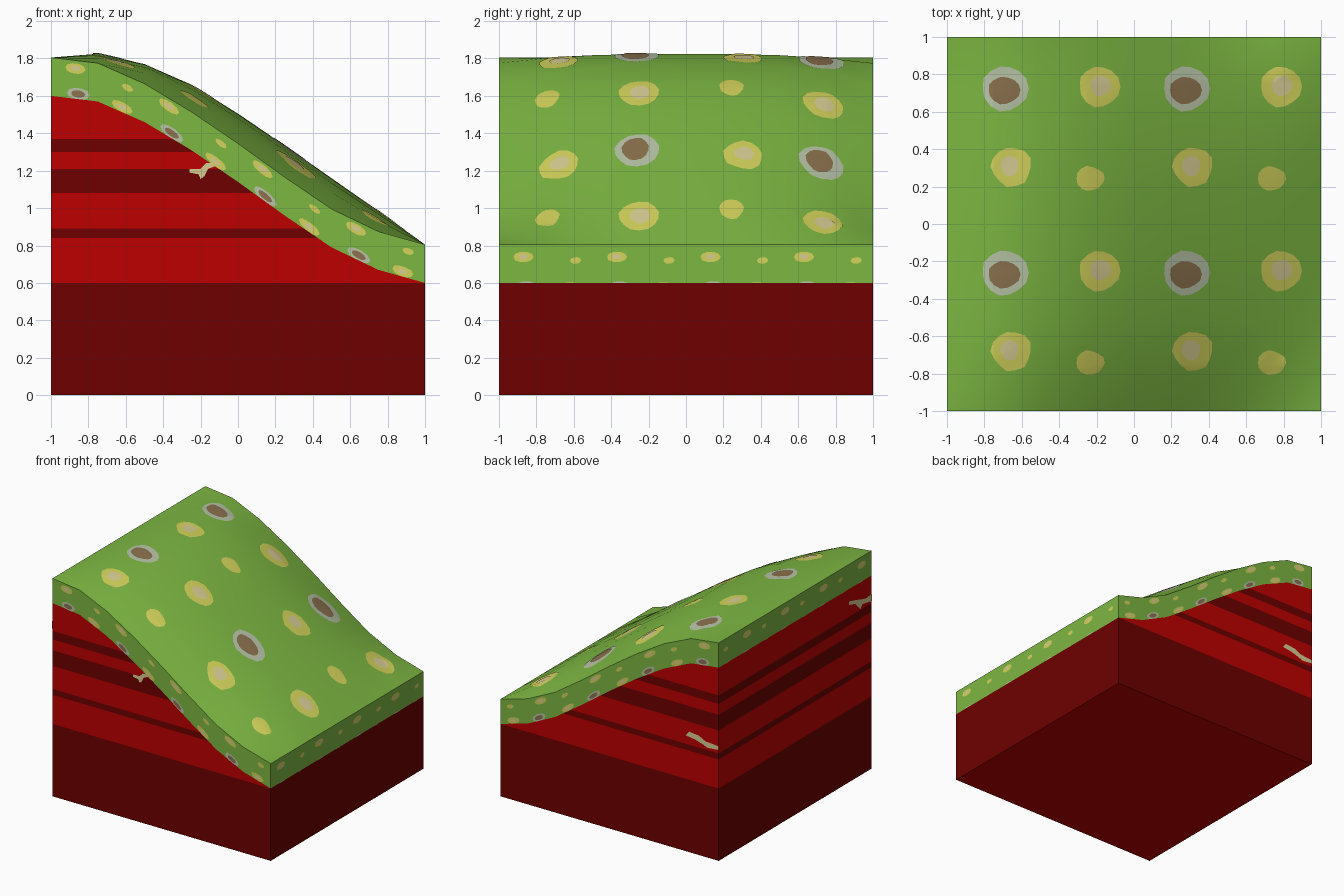
import bpy, bmesh, math, random
from mathutils import Vector
from mathutils.bvhtree import BVHTree

if "Cube" in bpy.data.objects:
    bpy.data.objects.remove(bpy.data.objects["Cube"])

GRID = [-1 + 0.25 * i for i in range(9)]
BASE = [1.6, 1.57, 1.46, 1.31, 1.14, 0.96, 0.79, 0.67, 0.6]      # soil line along x
BULGE = [0, 0.05, 0.105, 0.145, 0.16, 0.17, 0.165, 0.11, 0]      # extra height mid-slope
THICK = 0.205


def material(name, r, g, b):
    m = bpy.data.materials.new(name)
    lin = lambda c: ((c / 255 + 0.055) / 1.055) ** 2.4 if c > 10 else c / 255 / 12.92
    m.diffuse_color = (lin(r), lin(g), lin(b), 1)
    m.use_nodes = True
    m.node_tree.nodes["Principled BSDF"].inputs["Base Color"].default_value = m.diffuse_color
    return m


GREEN = material("grass green", 125, 183, 66)
RED = material("bright red soil", 190, 0, 0)
DARK = material("dark red soil", 110, 0, 0)
YELLOW = material("yellow patch", 212, 212, 92)
CREAM = material("pale cream", 217, 206, 148)
GREY = material("pale grey", 185, 197, 168)
BROWN = material("brown", 140, 114, 78)


def make(name, bm, mats):
    me = bpy.data.meshes.new(name)
    bm.to_mesh(me)
    bm.free()
    for m in mats:
        me.materials.append(m)
    ob = bpy.data.objects.new(name, me)
    bpy.context.collection.objects.link(ob)
    return ob


def base(x):
    i = min(7, max(0, int((x + 1) / 0.25)))
    t = (x - GRID[i]) / 0.25
    return BASE[i] * (1 - t) + BASE[i + 1] * t


def bisect(bm, co, no, clear=False):
    geom = bm.verts[:] + bm.edges[:] + bm.faces[:]
    bmesh.ops.bisect_plane(bm, geom=geom, dist=1e-5, plane_co=co, plane_no=no, clear_inner=clear)


# Soil block: extruded slope profile, cut into horizontal stripes
bm = bmesh.new()
profile = [(-1, 0), (1, 0)] + list(zip(GRID, BASE))[::-1]
face = bm.faces.new([bm.verts.new((x, -1, z)) for x, z in profile])
ext = bmesh.ops.extrude_face_region(bm, geom=[face])
bmesh.ops.translate(bm, vec=(0, 2, 0), verts=[v for v in ext["geom"] if isinstance(v, bmesh.types.BMVert)])
LEVELS = [0.6, 0.84, 0.89, 1.08, 1.21, 1.30, 1.37]
for z in LEVELS:
    bisect(bm, (0, 0, z), (0, 0, 1))
for f in bm.faces:
    z = f.calc_center_bounds().z
    f.material_index = 0 if z < 0.001 else 1 - sum(z > l for l in LEVELS) % 2
bmesh.ops.recalc_face_normals(bm, faces=bm.faces[:])
make("soil_block", bm, [RED, DARK])

# Grass layer: bulging top grid with a skirt down to the soil line
bm = bmesh.new()
rows = [[bm.verts.new((x, y, BASE[i] + THICK + BULGE[i] * (1 - abs(y) ** 2.7)))
         for i, x in enumerate(GRID)] for y in GRID]
for j in range(8):
    for i in range(8):
        a, b, c, d = rows[j][i], rows[j][i + 1], rows[j + 1][i + 1], rows[j + 1][i]
        bm.faces.new((a, b, c))
        bm.faces.new((a, c, d))
tree = BVHTree.FromBMesh(bm)
ext = bmesh.ops.extrude_edge_only(bm, edges=[e for e in bm.edges if e.is_boundary])
for v in ext["geom"]:
    if isinstance(v, bmesh.types.BMVert):
        v.co.z -= THICK
bmesh.ops.recalc_face_normals(bm, faces=bm.faces[:])
grass = make("grass_layer", bm, [GREEN])
grass.data.shade_smooth()
grass.data.set_sharp_from_angle(angle=math.radians(30))


def blob(u, v, ru, rv, n, seed):
    """Irregular rounded outline."""
    rng = random.Random(seed)
    pts = []
    for k in range(n):
        a, r = math.tau * k / n, rng.uniform(0.93, 1.07)
        pts.append((u + ru * r * math.cos(a), v + rv * r * math.sin(a)))
    return pts


def plates(name, mat, outlines, place, out, clip=None):
    """Flat outlines, cut along the terrain grid, then laid on a surface."""
    bm = bmesh.new()
    for pts in outlines:
        bm.faces.new([bm.verts.new((max(-1, min(1, u)), v, 0)) for u, v in pts])
    for g in GRID[1:-1]:
        bisect(bm, (g, 0, 0), (1, 0, 0))
        if clip is None:
            bisect(bm, (0, g, 0), (0, 1, 0))
    if clip is None:
        for k in range(-7, 8):
            bisect(bm, (k * 0.25, 0, 0), (1, -1, 0))
    else:
        bisect(bm, (0, clip, 0), (0, 1, 0), True)
    for v in bm.verts:
        v.co = place(v.co.x, v.co.y)
    bm.normal_update()
    for f in bm.faces:
        f.smooth = clip is None
        if f.normal.dot(Vector(out)) < 0:
            f.normal_flip()
    make(name, bm, [mat])


def on_top(off):
    def place(x, y):
        hit = tree.ray_cast(Vector((x * 0.9999, y * 0.9999, 5)), Vector((0, 0, -1)))[0]
        return Vector((x, y, hit.z + off))
    return place


# Patches on the slope: one 1 x 1 motif repeated four times
tiles = [(a, b) for a in (0, 0.97) for b in (0, -0.985)]


def tiled(spots):
    return [blob(u + a, v + b, ru, rv, 14, i) for a, b in tiles for i, (u, v, ru, rv) in enumerate(spots)]


UP = (0, 0, 1)
plates("slope_grey_rings", GREY, tiled([(-0.69, 0.725, 0.122, 0.12)]), on_top(0.003), UP)
plates("slope_brown_centres", BROWN, tiled([(-0.695, 0.715, 0.084, 0.073)]), on_top(0.006), UP)
plates("slope_yellow_patches", YELLOW, tiled([(-0.185, 0.735, 0.108, 0.108), (-0.655, 0.305, 0.108, 0.105),
                                              (-0.235, 0.243, 0.074, 0.066)]), on_top(0.003), UP)
plates("slope_cream_centres", CREAM, tiled([(-0.18, 0.74, 0.055, 0.055), (-0.665, 0.31, 0.05, 0.055)]),
       on_top(0.006), UP)


# Patches around the grass edge: motif repeated every half unit
def edge_spots(spots):
    return [blob(u + 0.5 * k, v, ru, rv, 10, i) for k in range(4) for i, (u, v, ru, rv) in enumerate(spots)]


def side(axis, sign, off, follow):
    def place(u, v):
        if axis == "y":
            return Vector((u, sign * (1 + off), v + (base(u) if follow else 0)))
        return Vector((sign * (1 + off), u, v + (base(sign) if follow else 0)))
    return place


for name, axis, sign, drop in (("front", "y", -1, 0), ("back", "y", 1, 0), ("right", "x", 1, 0.023), ("left", "x", -1, 0.023)):
    out = (0, sign, 0) if axis == "y" else (sign, 0, 0)
    low = 0.028 - 2.2 * drop
    plates(name + "_edge_yellow_patches", YELLOW,
           edge_spots([(-0.87, 0.162 - drop, 0.053, 0.029), (-0.59, 0.143 - drop, 0.03, 0.018),
                       (-0.62, low, 0.053, 0.029)]), side(axis, sign, 0.002, True), out, 0)
    plates(name + "_edge_cream_centres", CREAM,
           edge_spots([(-0.87, 0.164 - drop, 0.025, 0.014), (-0.62, low, 0.025, 0.014)]),
           side(axis, sign, 0.004, True), out, 0)
    plates(name + "_edge_grey_rings", GREY, edge_spots([(-0.855, low, 0.06, 0.033)]),
           side(axis, sign, 0.002, True), out, 0)
    plates(name + "_edge_brown_centres", BROWN, edge_spots([(-0.855, low, 0.037, 0.02)]),
           side(axis, sign, 0.004, True), out, 0)

# Small buried bones showing in the soil
plates("front_bone", CREAM, [[(-.26, 1.19), (-.26, 1.21), (-.2, 1.21), (-.17, 1.24), (-.14, 1.24), (-.12, 1.225),
                              (-.16, 1.21), (-.18, 1.17), (-.2, 1.155), (-.21, 1.18)]],
       side("y", -1, 0.003, False), (0, -1, 0), 0)
plates("left_bone", CREAM, [[(-.7, 1.5), (-.7, 1.47), (-.78, 1.45), (-.85, 1.38), (-.88, 1.41), (-1, 1.39),
                             (-1, 1.45), (-.92, 1.44), (-.85, 1.46), (-.78, 1.48)]],
       side("x", -1, 0.003, False), (-1, 0, 0), 0)
plates("back_bone", CREAM, [[(-.7, .96), (-.73, 1.0), (-.82, .99), (-.88, .96), (-1, .95), (-1, .92),
                             (-.9, .91), (-.85, .93), (-.78, .95)]],
       side("y", 1, 0.003, False), (0, 1, 0), 0)
